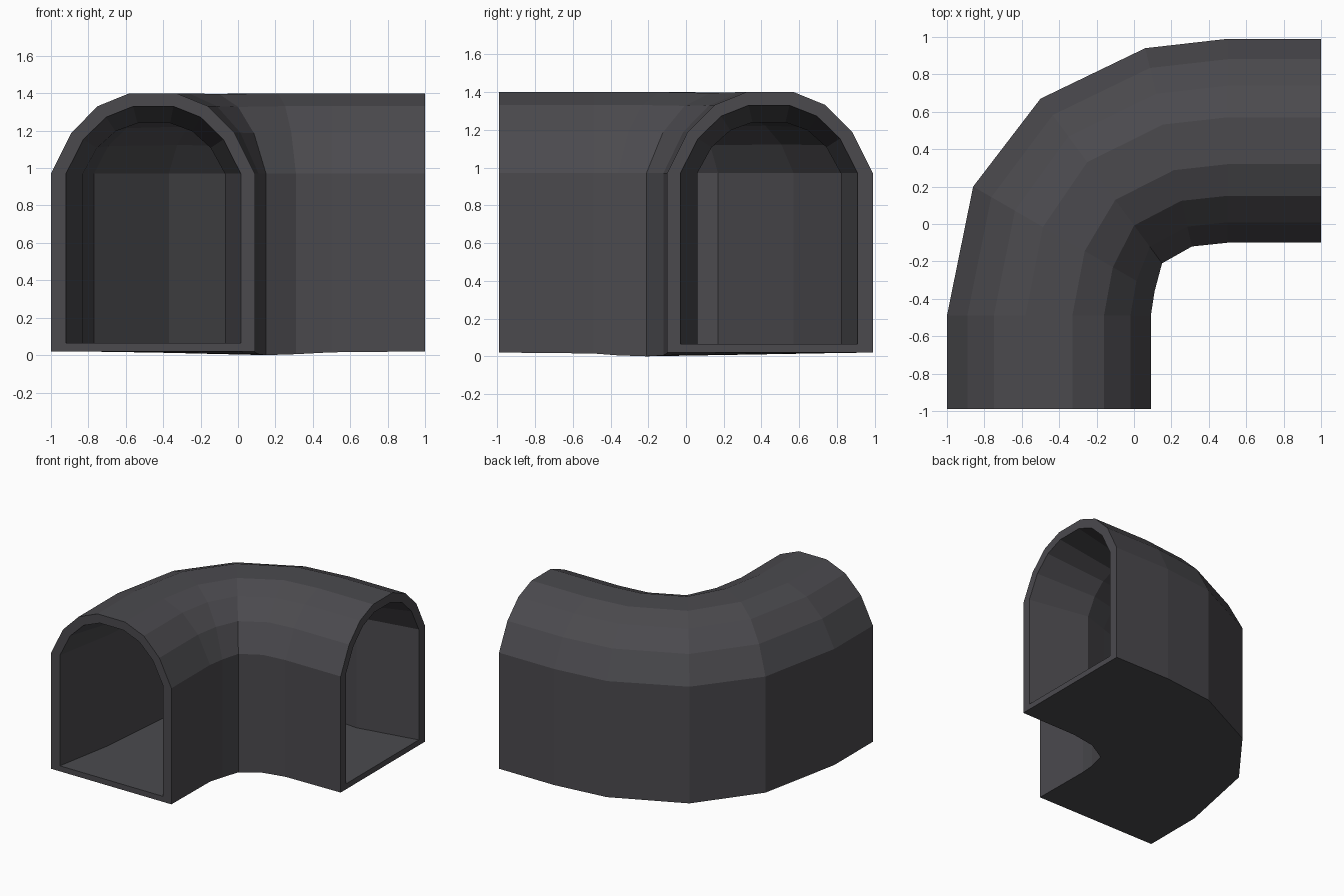
import bpy, bmesh

if "Cube" in bpy.data.objects:
    bpy.data.objects.remove(bpy.data.objects["Cube"])

# Arch cross-section: (fraction across the tunnel, fraction of vault height)
ARCH = [(0, 0), (.10, .51), (.23, .84), (.385, 1), (.615, 1), (.77, .84), (.90, .51), (1, 0)]
SPRING = 0.97  # height where the vault starts

# Stations along the bend: far-wall xy, near-wall xy, crown z, far floor z, near floor z
OUTER = [
    ((-1.0, -.99), (.09, -.99), 1.40, .02, .02),
    ((-1.0, -.49), (.09, -.49), 1.40, .02, .015),
    ((-.86, .20), (.11, -.36), 1.40, .02, .005),
    ((-.50, .67), (.15, -.21), 1.395, .015, .0),
    ((.06, .94), (.31, -.12), 1.40, .02, .005),
    ((.50, .99), (.50, -.10), 1.40, .02, .015),
    ((1.0, .99), (1.0, -.10), 1.40, .02, .02),
]
INNER = [
    ((-.92, -.99), (.015, -.99), 1.33, .065, .065),
    ((-.83, -.50), (-.07, -.50), 1.24, .065, .065),
    ((-.77, .17), (-.01, -.25), 1.26, .065, .065),
    ((-.37, .57), (.07, -.08), 1.27, .065, .065),
    ((.10, .85), (.29, -.01), 1.26, .065, .065),
    ((.50, .82), (.50, .06), 1.24, .065, .065),
    ((1.0, .91), (1.0, -.03), 1.33, .065, .065),
]

bm = bmesh.new()


def ring(station):
    """One closed arch section between the far and near walls."""
    (ax, ay), (bx, by), top, za, zb = station
    pts = [(0, za)] + [(t, SPRING + h * (top - SPRING)) for t, h in ARCH] + [(1, zb)]
    return [bm.verts.new((ax + (bx - ax) * t, ay + (by - ay) * t, z)) for t, z in pts]


def bridge(a, b):
    n = len(a)
    for i in range(n):
        j = (i + 1) % n
        bm.faces.new((a[i], a[j], b[j], b[i]))


# Outer shell, inner passage and the two end rims
outer = [ring(s) for s in OUTER]
inner = [ring(s) for s in INNER]
for shell in (outer, inner):
    for a, b in zip(shell, shell[1:]):
        bridge(a, b)
bridge(outer[0], inner[0])
bridge(outer[-1], inner[-1])
bmesh.ops.recalc_face_normals(bm, faces=bm.faces[:])

mesh = bpy.data.meshes.new("tunnel_corner")
bm.to_mesh(mesh)
bm.free()
mat = bpy.data.materials.new("dark grey")
mat.diffuse_color = (0.07, 0.068, 0.076, 1)
mat.use_nodes = True
mat.node_tree.nodes["Principled BSDF"].inputs["Base Color"].default_value = mat.diffuse_color
mesh.materials.append(mat)
bpy.context.collection.objects.link(bpy.data.objects.new("tunnel_corner", mesh))
